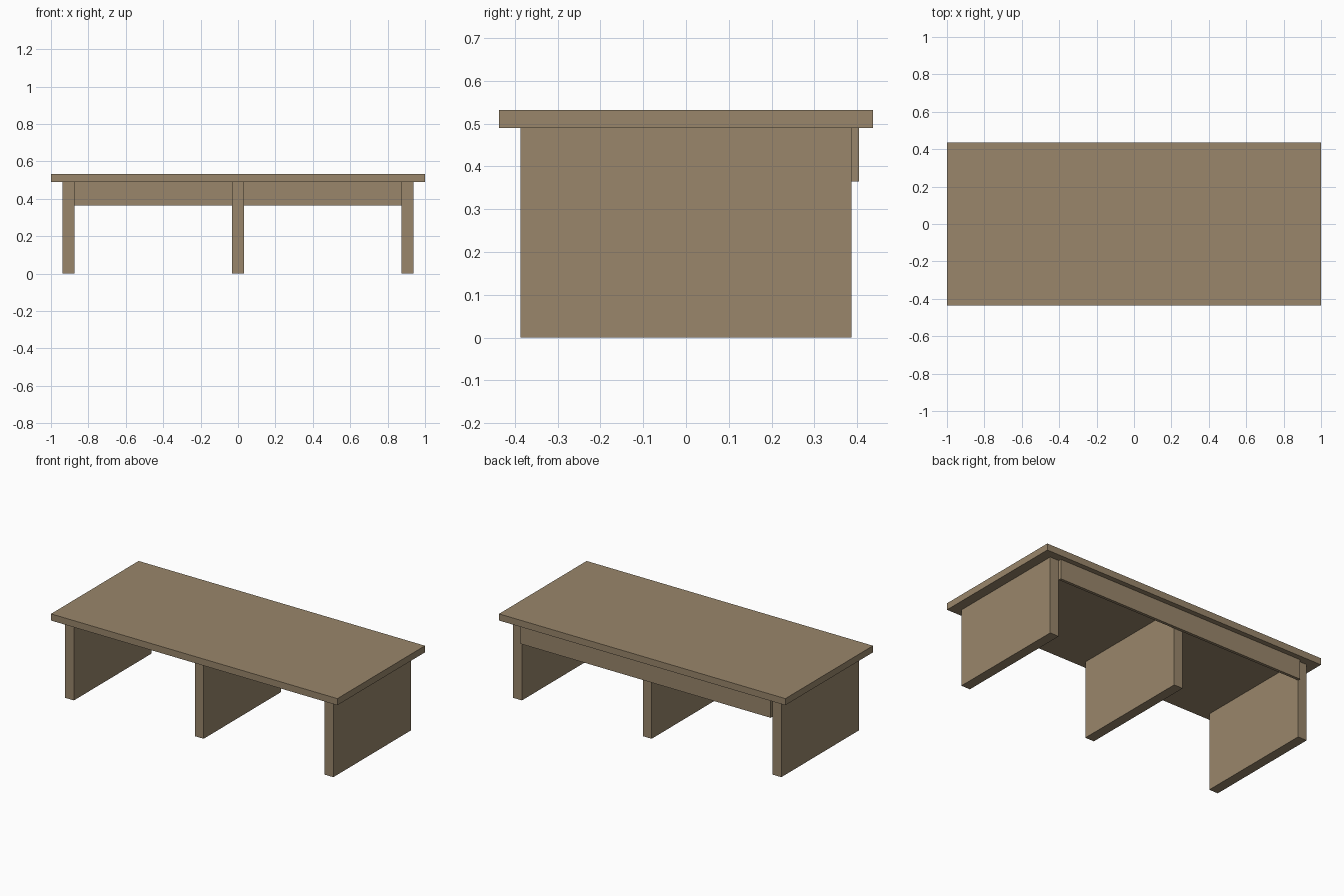
import bpy

default = bpy.data.objects.get("Cube")
if default:
    bpy.data.objects.remove(default, do_unlink=True)

# Single wood colour
wood = bpy.data.materials.new("brown_wood")
wood.use_nodes = True
colour = (0.32, 0.24, 0.147, 1)
wood.diffuse_color = colour
wood.node_tree.nodes["Principled BSDF"].inputs["Base Color"].default_value = colour


def board(name, low, high):
    """Box between two opposite corners."""
    centre = [(a + b) / 2 for a, b in zip(low, high)]
    bpy.ops.mesh.primitive_cube_add(size=1, location=centre)
    obj = bpy.context.object
    obj.name = name
    obj.scale = [b - a for a, b in zip(low, high)]
    bpy.ops.object.transform_apply(location=False, rotation=False, scale=True)
    obj.data.materials.append(wood)
    return obj


TOP, UNDERSIDE = 0.532, 0.49
LEG_DEPTH, LEG_HALF, LEG_X = 0.387, 0.031, 0.906

# Table top
board("table_top", (-1, -0.437, UNDERSIDE), (1, 0.437, TOP))

# Three slab legs
for name, x in (("right_leg", -LEG_X), ("middle_leg", 0), ("left_leg", LEG_X)):
    board(name, (x - LEG_HALF, -LEG_DEPTH, 0), (x + LEG_HALF, LEG_DEPTH, UNDERSIDE))

# Apron across the back of the legs
inner = LEG_X - LEG_HALF
board("back_apron", (-inner, LEG_DEPTH, 0.365), (inner, 0.405, UNDERSIDE))
